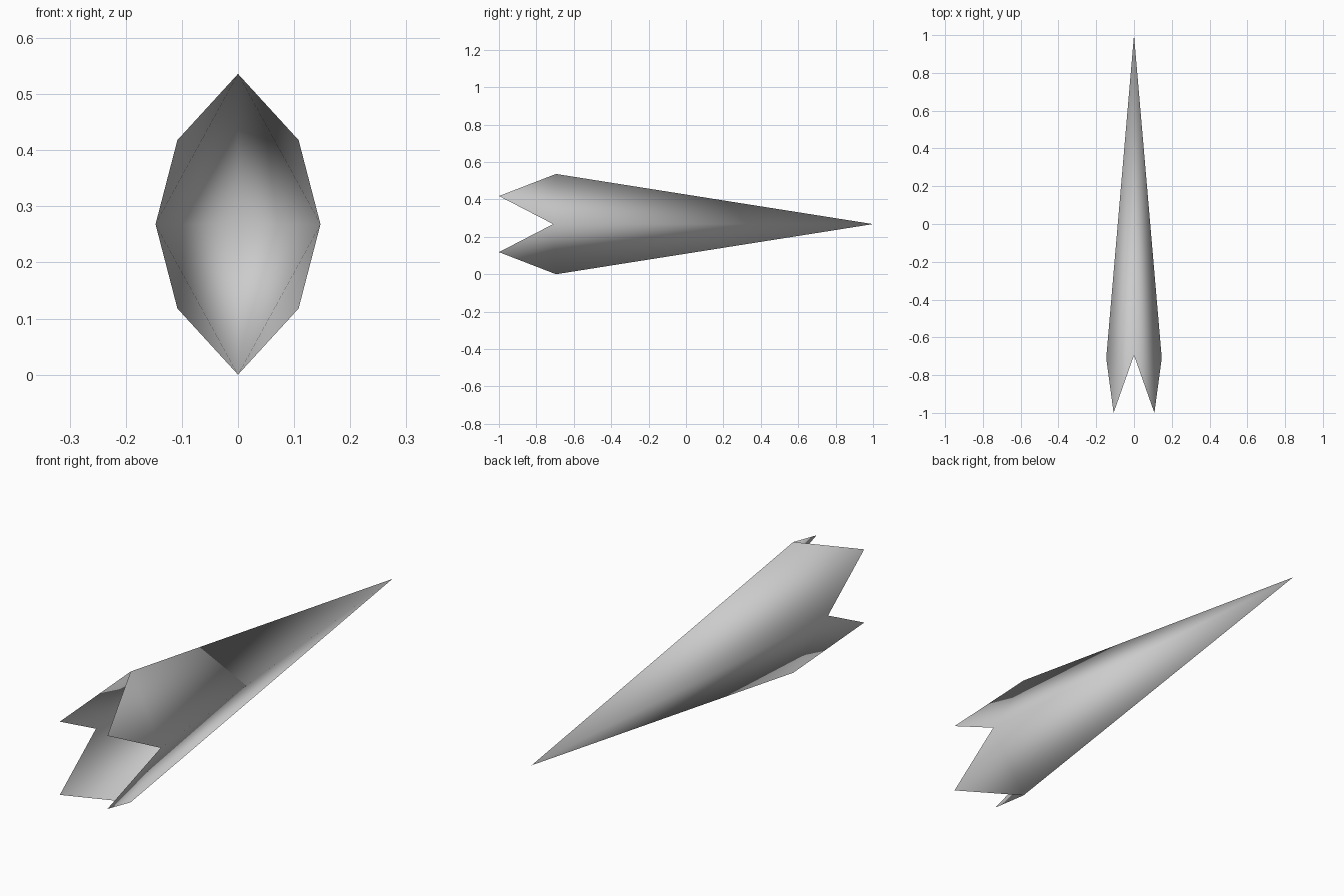
import bpy
import bmesh

cube = bpy.data.objects.get("Cube")
if cube:
    bpy.data.objects.remove(cube, do_unlink=True)

# One flat grey for the whole shell
grey = bpy.data.materials.new("plain_grey")
grey.use_nodes = True
colour = (0.6, 0.6, 0.6, 1)
grey.diffuse_color = colour
bsdf = next(n for n in grey.node_tree.nodes if n.type == "BSDF_PRINCIPLED")
bsdf.inputs["Base Color"].default_value = colour
bsdf.inputs["Roughness"].default_value = 0.8

MID = 0.268           # height of the long axis
HALF_WIDTH = 0.147

# Hollow dart: one sharp tip, four long walls, each ending in a pointed tail
bm = bmesh.new()
tip = bm.verts.new((0, 1, MID))
ridges = [bm.verts.new(p) for p in (
    (HALF_WIDTH, -0.71, MID),
    (0, -0.695, 2 * MID),
    (-HALF_WIDTH, -0.71, MID),
    (0, -0.695, 0))]
signs = ((1, 1), (-1, 1), (-1, -1), (1, -1))
for i, (sx, sz) in enumerate(signs):
    a, b = ridges[i], ridges[(i + 1) % 4]
    tail = bm.verts.new((sx * 0.108, -1, MID + sz * 0.15))
    bm.faces.new((tip, b, a))     # long wall
    bm.faces.new((a, b, tail))    # tail point

# Turn every face outward from the long axis
for face in bm.faces:
    face.normal_update()
    out = face.calc_center_median()
    if face.normal.x * out.x + face.normal.z * (out.z - MID) < 0:
        face.normal_flip()
    face.smooth = True

mesh = bpy.data.meshes.new("dart_shell")
bm.to_mesh(mesh)
bm.free()
mesh.materials.append(grey)
shell = bpy.data.objects.new("dart_shell", mesh)
bpy.context.collection.objects.link(shell)
